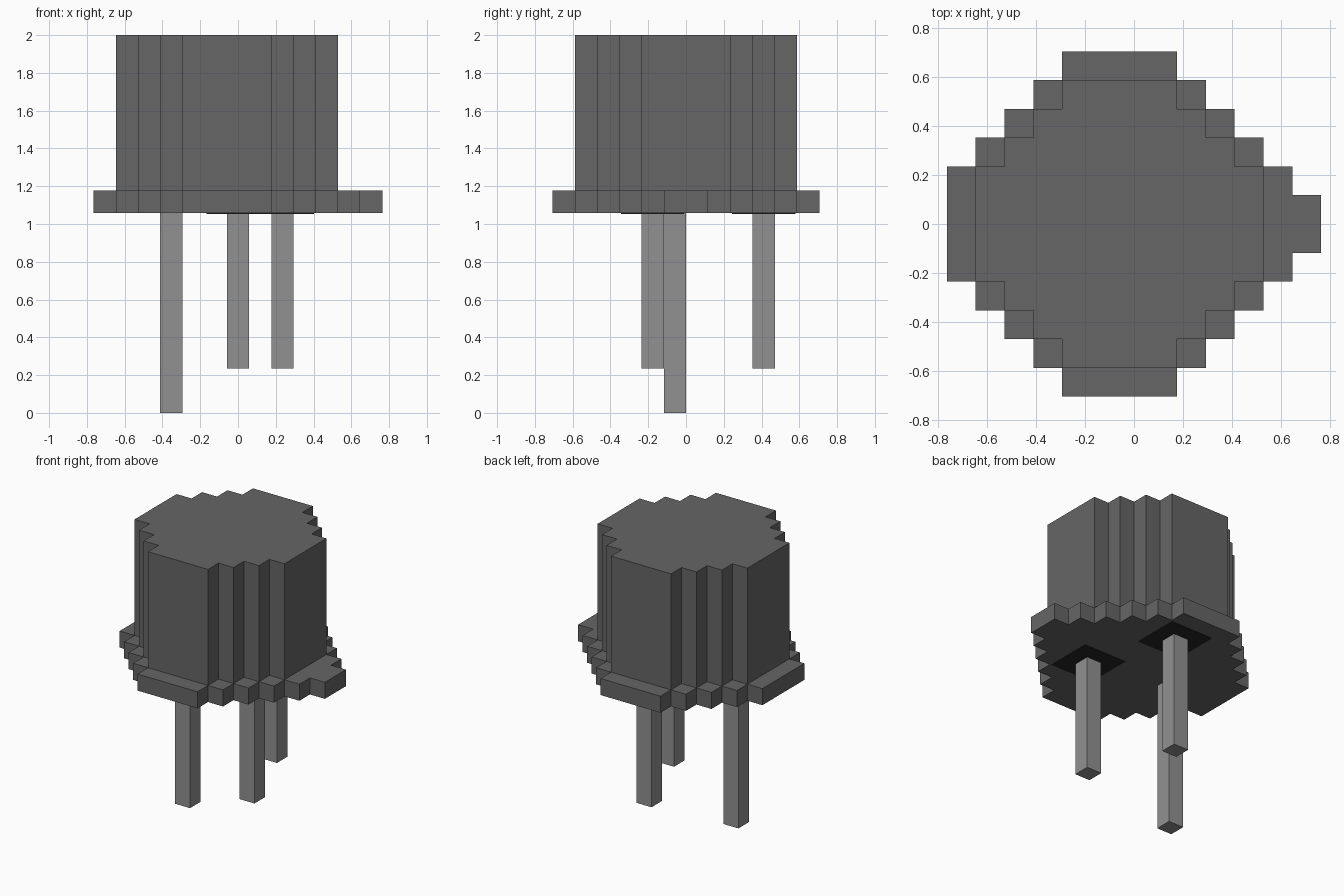
import bpy
import bmesh

cube = bpy.data.objects.get("Cube")
if cube:
    bpy.data.objects.remove(cube, do_unlink=True)

U = 2 / 17       # one grid step of the blocky design
CX = -0.5        # centre of the round body, in grid steps


def material(name, value):
    m = bpy.data.materials.new(name)
    m.use_nodes = True
    colour = (value, value, value, 1)
    m.diffuse_color = colour
    m.node_tree.nodes["Principled BSDF"].inputs["Base Color"].default_value = colour
    return m


body_grey = material("body grey", 0.133)
lead_grey = material("light lead grey", 0.283)
black = material("insulator black", 0.0185)


def prism(name, outline, z0, z1, mat):
    """Extrude a closed counter-clockwise outline (in grid steps) from z0 to z1."""
    bm = bmesh.new()
    base = bm.faces.new([bm.verts.new((x * U, y * U, z0 * U)) for x, y in outline])
    top = bmesh.ops.extrude_face_region(bm, geom=[base])
    verts = [v for v in top["geom"] if isinstance(v, bmesh.types.BMVert)]
    bmesh.ops.translate(bm, verts=verts, vec=(0, 0, (z1 - z0) * U))
    bmesh.ops.recalc_face_normals(bm, faces=bm.faces)
    mesh = bpy.data.meshes.new(name)
    bm.to_mesh(mesh)
    bm.free()
    mesh.materials.append(mat)
    obj = bpy.data.objects.new(name, mesh)
    bpy.context.collection.objects.link(obj)
    return obj


def stepped_disc(n, tab=False):
    """Stair-stepped circle of radius n, optionally with a locating tab on +x."""
    quarter = [(n, 2)]
    for i in range(1, n - 1):
        quarter += [(n - i, 1 + i), (n - i, 2 + i)]
    right = ([(n + 1, 1), (n, 1)] if tab else []) + quarter
    upper = right + [(-x, y) for x, y in reversed(quarter)]
    outline = upper + [(x, -y) for x, y in reversed(upper)]
    return [(x + CX, y) for x, y in outline]


def square(x, y, half):
    return [(x - half, y - half), (x + half, y - half),
            (x + half, y + half), (x - half, y + half)]


# Can and its base flange
prism("can", stepped_disc(5), 10, 17, body_grey)
prism("flange", stepped_disc(6, tab=True), 9, 10, body_grey)

# Leads: name, x, y, bottom height, has insulating pad
leads = [("long_lead", -3, -0.5, 0, False),
         ("back_lead", 0, 3.5, 2, True),
         ("front_lead", 2, -1.5, 2, True)]
for name, x, y, bottom, insulated in leads:
    prism(name, square(x, y, 0.5), bottom, 9, lead_grey)
    if insulated:
        prism(name + "_insulator", square(x, y, 1.42), 8.96, 9, black)
